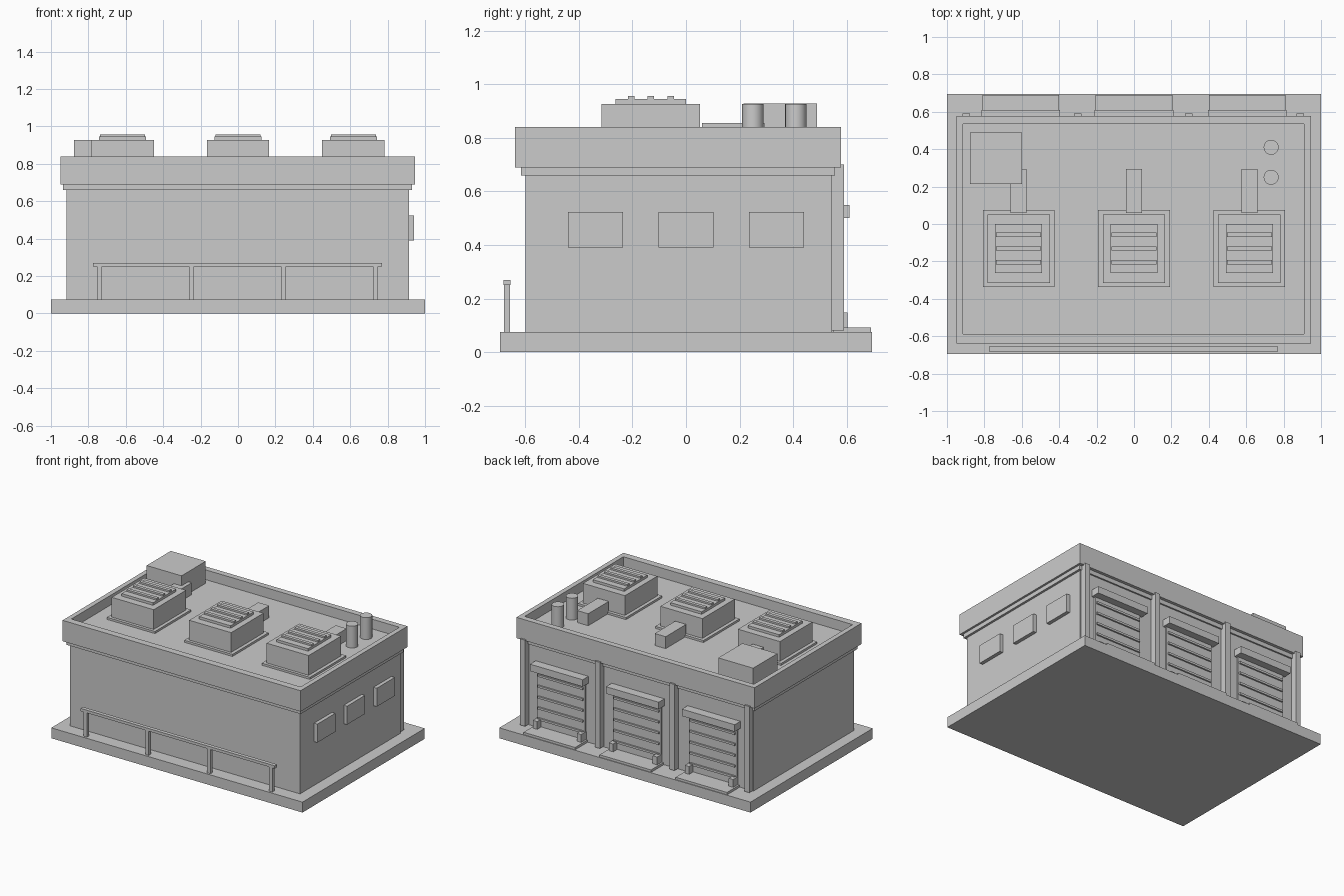
import bpy

if "Cube" in bpy.data.objects:
    bpy.data.objects.remove(bpy.data.objects["Cube"])


def box(name, x0, x1, y0, y1, z0, z1):
    """Axis-aligned box given by its limits."""
    sx, sy, sz = (x1 - x0) / 2, (y1 - y0) / 2, (z1 - z0) / 2
    bpy.ops.mesh.primitive_cube_add(size=2, location=(x0 + sx, y0 + sy, z0 + sz))
    ob = bpy.context.object
    ob.name = name
    ob.scale = (sx, sy, sz)
    bpy.ops.object.transform_apply(location=False, rotation=False, scale=True)
    return ob


def cbox(name, cx, w, y0, y1, z0, z1):
    """Box centred on cx with width w."""
    return box(name, cx - w / 2, cx + w / 2, y0, y1, z0, z1)


GROUND = 0.075
ROOF = 0.77

# Plinth, walls and roof bands
box("base_slab", -1, 1, -0.695, 0.695, 0, GROUND)
box("walls", -0.918, 0.914, -0.60, 0.545, GROUND, 0.67)
box("lower_cornice", -0.935, 0.93, -0.616, 0.556, 0.66, 0.69)
box("roof_slab", -0.95, 0.945, -0.638, 0.578, 0.69, ROOF)

# Parapet: full-length sides, front and back between them
box("parapet_left", -0.95, -0.915, -0.638, 0.578, ROOF, 0.84)
box("parapet_right", 0.91, 0.945, -0.638, 0.578, ROOF, 0.84)
box("parapet_front", -0.915, 0.91, -0.638, -0.588, ROOF, 0.84)
box("parapet_back", -0.915, 0.91, 0.535, 0.578, ROOF, 0.84)

# Pilasters on the loading side
for i in range(4):
    cbox(f"pilaster_{i}", -0.897 + i * 0.595, 0.04, 0.54, 0.59, 0.08, 0.70)

# Loading bays
for i, cx in enumerate((-0.605, 0, 0.605)):
    cbox(f"dock_door_{i}", cx, 0.38, 0.53, 0.557, 0.08, 0.51)
    for k in range(5):
        z = 0.14 + k * 0.078
        cbox(f"door_rib_{i}_{k}", cx, 0.36, 0.55, 0.568, z, z + 0.015)
    cbox(f"door_hood_{i}", cx, 0.42, 0.54, 0.61, 0.50, 0.55)
    cbox(f"dock_plate_{i}", cx, 0.41, 0.55, 0.69, GROUND, 0.092)
    for s in (-1, 1):
        cbox(f"dock_bumper_{i}_{s}", cx + s * 0.175, 0.035, 0.54, 0.603, GROUND, 0.148)

# Side windows
for i, cy in enumerate((-0.338, 0, 0.338)):
    box(f"window_{i}", 0.90, 0.94, cy - 0.102, cy + 0.102, 0.39, 0.523)

# Front railing
box("top_rail", -0.775, 0.77, -0.682, -0.655, 0.25, 0.27)
for i in range(4):
    cbox(f"rail_post_{i}", -0.74 + i * 0.492, 0.027, -0.68, -0.657, GROUND, 0.255)

# Rooftop ventilation units with ducts
for i, cx in enumerate((-0.617, 0, 0.617)):
    cbox(f"vent_curb_{i}", cx, 0.383, -0.337, 0.075, ROOF, 0.785)
    cbox(f"vent_body_{i}", cx, 0.334, -0.316, 0.052, ROOF, 0.927)
    cbox(f"vent_grille_{i}", cx, 0.25, -0.263, 0.0, 0.92, 0.945)
    for k in range(3):
        y = -0.205 + k * 0.074
        cbox(f"vent_slat_{i}_{k}", cx, 0.24, y - 0.012, y + 0.012, 0.94, 0.957)
    cbox(f"duct_{i}", cx, 0.087, 0.06, 0.293, ROOF, 0.856)

# Roof hatch box and exhaust pipes
box("roof_access_box", -0.878, -0.60, 0.215, 0.49, ROOF, 0.928)
for i, y in enumerate((0.25, 0.41)):
    bpy.ops.mesh.primitive_cylinder_add(vertices=20, radius=0.04, depth=0.157,
                                        location=(0.733, y, ROOF + 0.0785))
    bpy.context.object.name = f"exhaust_pipe_{i}"
    bpy.ops.object.shade_smooth_by_angle()
